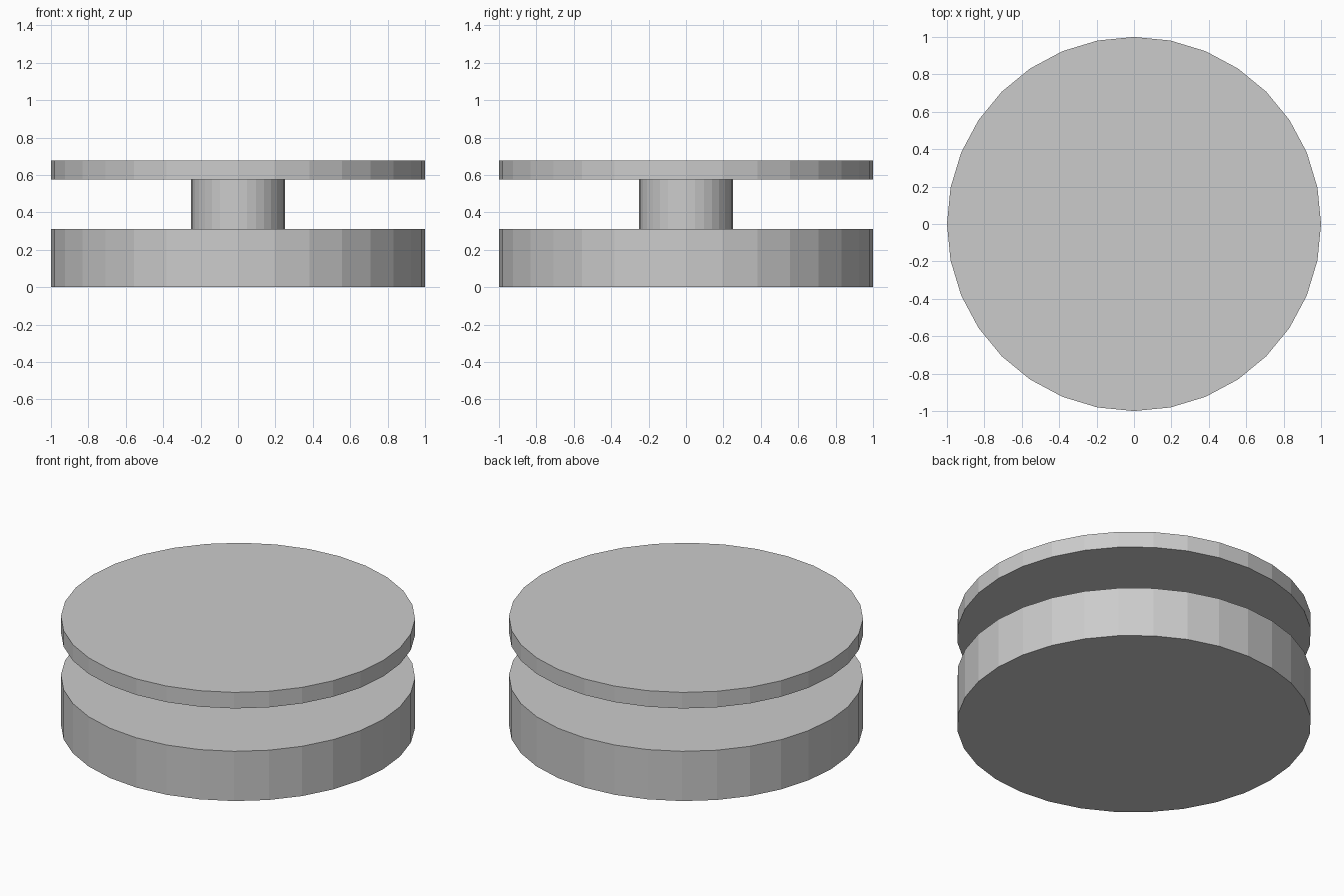
import bpy

if "Cube" in bpy.data.objects:
    bpy.data.objects.remove(bpy.data.objects["Cube"])


def disc(name, radius, z0, z1):
    """Flat-shaded 32-sided cylinder spanning z0 to z1."""
    bpy.ops.mesh.primitive_cylinder_add(
        vertices=32, radius=radius, depth=z1 - z0,
        location=(0, 0, (z0 + z1) / 2))
    bpy.context.object.name = name


# Thick base, narrow stem and thin top plate, stacked on one axis
disc("base", 1.0, 0.0, 0.31)
disc("stem", 0.25, 0.31, 0.577)
disc("top_plate", 1.0, 0.577, 0.677)
